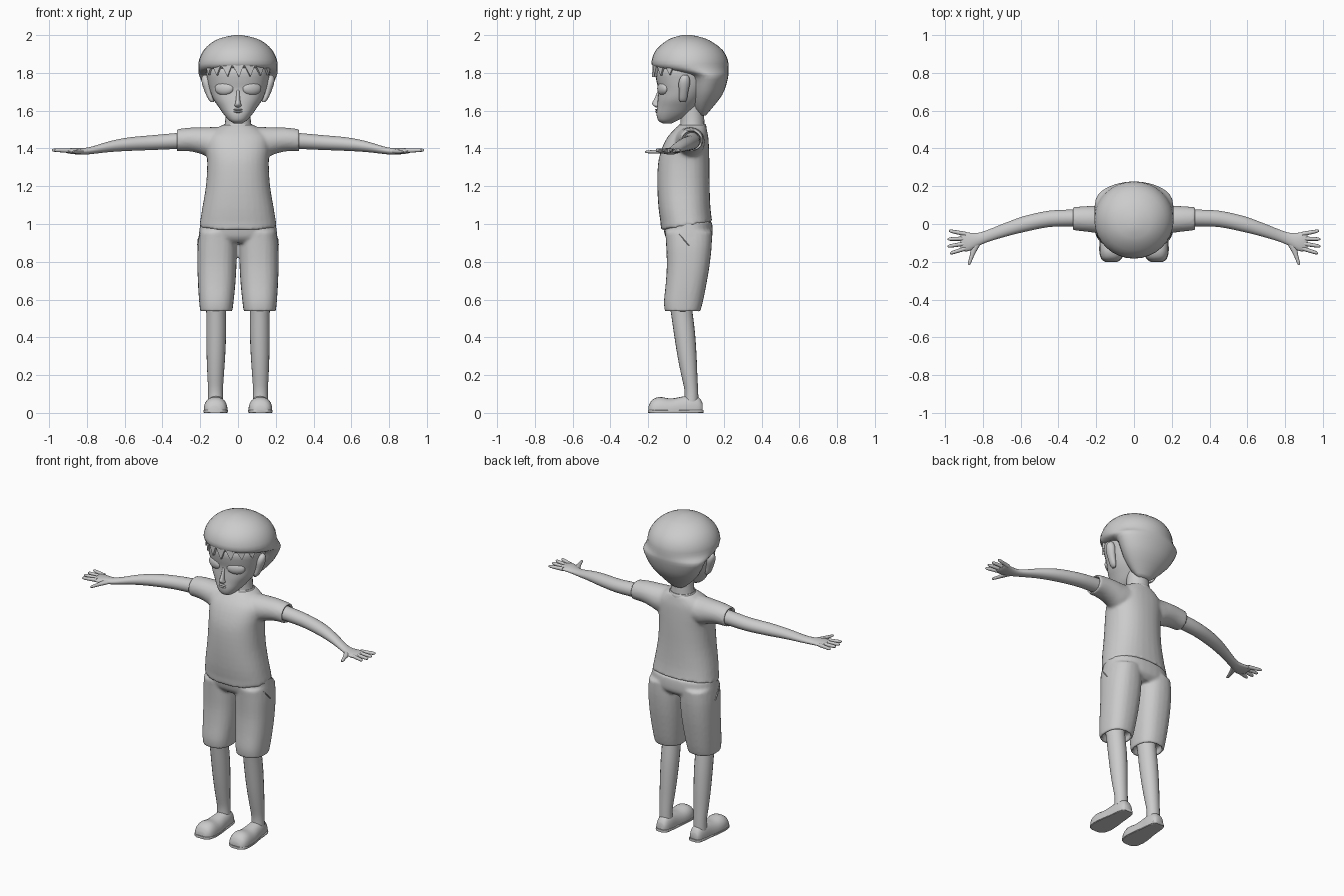
import bpy, bmesh, math
from mathutils import Vector

grey = bpy.data.materials.new("plain_grey")
grey.diffuse_color = (0.6, 0.6, 0.6, 1)


def spow(v, p):
    return math.copysign(abs(v) ** (2 / p), v)


def finish(name, bm, mirror=False, angle=50):
    bmesh.ops.recalc_face_normals(bm, faces=bm.faces)
    me = bpy.data.meshes.new(name)
    bm.to_mesh(me)
    bm.free()
    ob = bpy.data.objects.new(name, me)
    bpy.context.collection.objects.link(ob)
    me.materials.append(grey)
    bpy.ops.object.select_all(action='DESELECT')
    ob.select_set(True)
    bpy.context.view_layer.objects.active = ob
    bpy.ops.object.shade_smooth_by_angle(angle=math.radians(angle))
    if mirror:
        ob.modifiers.new("mirror", 'MIRROR').use_clip = False
    return ob


def add_loft(bm, rings, axis='z', n=24, steps=3, p=2.0, hollow=0, tilt=0):
    """Smooth skin through rings (t, a0, a1, b0, b1); a and b span the other two axes."""
    out = []
    for i in range(len(rings) - 1):
        q = [rings[max(i - 1, 0)], rings[i], rings[i + 1], rings[min(i + 2, len(rings) - 1)]]
        for s in range(steps):
            u = s / steps
            out.append([0.5 * (2 * b + (c - a) * u + (2 * a - 5 * b + 4 * c - d) * u * u
                               + (3 * b - a - 3 * c + d) * u ** 3) for a, b, c, d in zip(*q)])
    out.append(list(rings[-1]))
    if hollow:   # turn the last ring inward to make an open cuff
        t, a0, a1, b0, b1 = out[-1]
        k = 0.012
        out.append([t, a0 + k, a1 - k, b0 + k, b1 - k])
        out.append([t + hollow, a0 + k, a1 - k, b0 + k, b1 - k])
    loops = []
    for j, (t, a0, a1, b0, b1) in enumerate(out):
        loop = []
        for k in range(n):
            w = 2 * math.pi * k / n
            a = (a0 + a1) / 2 + (a1 - a0) / 2 * spow(math.cos(w), p)
            b = (b0 + b1) / 2 + (b1 - b0) / 2 * spow(math.sin(w), p)
            co = {'z': (a, b, t), 'x': (t, a, b), 'y': (a, t, b)}[axis]
            if tilt and j == 0:
                co = (a, b, t + tilt * b)
            loop.append(bm.verts.new((co[0], co[1], max(co[2], 0))))
        loops.append(loop)
    for l0, l1 in zip(loops, loops[1:]):
        for k in range(n):
            bm.faces.new((l0[k], l0[(k + 1) % n], l1[(k + 1) % n], l1[k]))
    bm.faces.new(loops[0])
    bm.faces.new(loops[-1])


def loft(name, rings, mirror=False, angle=50, **kw):
    bm = bmesh.new()
    add_loft(bm, rings, **kw)
    return finish(name, bm, mirror, angle)


def fuse(ob, size, rounds):
    """Blend overlapping volumes into one cloth surface."""
    m = ob.modifiers.new("fuse", 'REMESH')
    m.mode, m.voxel_size, m.use_smooth_shade = 'VOXEL', size, True
    s = ob.modifiers.new("soften", 'SMOOTH')
    s.factor, s.iterations = 0.5, rounds


def flip(rings):
    return [(-t, a0, a1, b0, b1) for t, a0, a1, b0, b1 in rings]


# shirt: torso with two sleeves
bm = bmesh.new()
add_loft(bm, [(0.99, -.205, .205, -.132, .142), (1.08, -.19, .19, -.145, .130), (1.2, -.17, .17, -.152, .125),
              (1.32, -.163, .163, -.148, .124), (1.40, -.168, .168, -.128, .122), (1.46, -.165, .165, -.098, .118),
              (1.50, -.125, .125, -.062, .110), (1.525, -.08, .08, -.036, .104)], p=2.3, n=32, tilt=.17)
sleeve = [(0.06, -.07, .105, 1.36, 1.513), (0.14, -.06, .10, 1.35, 1.513), (0.2, -.048, .098, 1.372, 1.512),
          (0.26, -.04, .094, 1.385, 1.510), (0.325, -.033, .09, 1.385, 1.502)]
add_loft(bm, sleeve, axis='x', hollow=-.05)
add_loft(bm, flip(sleeve), axis='x', hollow=.05)
fuse(finish("shirt", bm), 0.009, 5)

# shorts: hips with two legs
bm = bmesh.new()
add_loft(bm, [(1.015, -.198, .198, -.125, .136), (.98, -.203, .203, -.12, .141), (.93, -.207, .207, -.108, .138),
              (.90, -.18, .18, -.08, .11)], p=2.3, n=32)
short_leg = [(.96, .012, .205, -.11, .138), (.88, .006, .214, -.105, .136), (.78, .008, .215, -.102, .125),
             (.68, .014, .212, -.108, .108), (.59, .023, .206, -.117, .09), (.535, .03, .2, -.112, .075)]
add_loft(bm, short_leg, p=2.4, hollow=.04)
add_loft(bm, [(t, -a1, -a0, b0, b1) for t, a0, a1, b0, b1 in short_leg], p=2.4, hollow=.04)
fuse(finish("shorts", bm), 0.009, 4)

# pocket seams
bm = bmesh.new()
add_loft(bm, [(.955, .186, .197, -.05, -.04), (.92, .203, .213, -.018, -.01), (.885, .208, .216, .012, .02)], n=6)
finish("pocket_seam", bm, True)

# legs
loft("leg", [(.62, .06, .172, -.095, .025), (.53, .063, .168, -.08, .035), (.42, .063, .168, -.064, .048),
             (.3, .068, .166, -.045, .056), (.2, .075, .162, -.025, .06), (.12, .08, .158, -.008, .064),
             (.06, .08, .158, -.008, .066)], mirror=True, n=20)

# shoes and soles
loft("shoe", [(.088, .09, .142, .0, .05), (.07, .078, .154, -.04, .08), (.03, .07, .162, -.05, .093),
              (-.02, .066, .168, -.05, .086), (-.08, .058, .178, -.05, .076), (-.14, .056, .181, -.05, .084),
              (-.18, .066, .173, -.04, .068), (-.198, .09, .152, -.01, .035)], axis='y', mirror=True, p=2.3)
loft("sole", [(.092, .09, .142, 0, .016), (.075, .075, .157, 0, .016), (.03, .067, .166, 0, .016),
              (-.02, .062, .17, 0, .016), (-.08, .055, .18, 0, .016), (-.14, .052, .184, 0, .016),
              (-.185, .066, .173, 0, .016), (-.202, .092, .15, 0, .016)], axis='y', mirror=True, p=6)

# arms, with the palm at the end
loft("arm", [(.27, -.012, .076, 1.398, 1.485), (.33, -.012, .076, 1.397, 1.481), (.45, -.016, .07, 1.392, 1.470),
             (.58, -.042, .042, 1.387, 1.458), (.68, -.067, .006, 1.381, 1.438), (.77, -.094, -.03, 1.371, 1.411),
             (.82, -.115, -.046, 1.367, 1.402), (.87, -.142, -.046, 1.37, 1.402), (.905, -.143, -.04, 1.375, 1.399),
             (.918, -.136, -.046, 1.381, 1.393)], axis='x', mirror=True)

# fingers and thumb
for i, (y0, y1, end) in enumerate([(-.053, -.036, .978), (-.077, -.08, .985), (-.103, -.118, .985), (-.129, -.155, .972)]):
    rings = []
    for u, r in ((0, .012), (.5, .0105), (.88, .009), (1, .004)):
        x, y, z = .89 + (end - .89) * u, y0 + (y1 - y0) * u, 1.388 + .003 * u
        rings.append((x, y - r, y + r, z - r, z + r))
    loft(f"finger_{i + 1}", rings, axis='x', mirror=True, n=10, steps=2)
loft("thumb", [(-.09, .80, .85, 1.373, 1.397), (-.13, .825, .862, 1.372, 1.395), (-.17, .846, .869, 1.373, 1.392),
               (-.205, .861, .878, 1.375, 1.389), (-.217, .867, .875, 1.379, 1.386)], axis='y', mirror=True, n=12)

# neck and collar
loft("neck", [(1.48, -.078, .078, -.04, .102), (1.53, -.07, .07, -.03, .098), (1.58, -.066, .066, -.03, .095),
              (1.66, -.066, .066, -.03, .09)], n=20)
loft("collar", [(1.505, -.082, .082, -.042, .108), (1.52, -.08, .08, -.04, .107), (1.53, -.073, .073, -.034, .102)])

# head
loft("head", [(1.533, -.022, .022, -.125, -.075), (1.548, -.046, .046, -.147, -.045), (1.58, -.075, .075, -.156, .02),
              (1.62, -.103, .103, -.153, .06), (1.66, -.13, .13, -.150, .09), (1.71, -.150, .150, -.146, .12),
              (1.76, -.162, .162, -.157, .14), (1.82, -.168, .168, -.160, .15), (1.90, -.13, .13, -.11, .12)],
     n=32, p=2.2)

# nose and lips
loft("nose", [(1.617, -.008, .008, -.160, -.14), (1.627, -.019, .019, -.173, -.13), (1.640, -.014, .014, -.179, -.13),
              (1.67, -.010, .010, -.164, -.13), (1.71, -.008, .008, -.148, -.13)], n=12)
for name, z in (("upper_lip", 1.605), ("lower_lip", 1.594)):
    loft(name, [(z - .006, -.012, .012, -.157, -.14), (z, -.026, .026, -.163, -.13),
                (z + .005, -.014, .014, -.157, -.14)], n=16)

# eyes
bm = bmesh.new()
bmesh.ops.create_uvsphere(bm, u_segments=24, v_segments=12, radius=1)
turn = math.radians(22)
for v in bm.verts:
    x, y, z = v.co.x * .053, v.co.y * .022, v.co.z * .035
    v.co = Vector((.073 + x * math.cos(turn) - y * math.sin(turn),
                   -.124 + x * math.sin(turn) + y * math.cos(turn), 1.717 + z))
finish("eye", bm, True)

# ears
loft("ear", [(1.645, .128, .142, -.03, -.005), (1.66, .128, .157, -.037, .005), (1.70, .135, .176, -.037, .012),
             (1.745, .14, .191, -.04, .022), (1.775, .145, .192, -.03, .018), (1.79, .15, .18, -.015, .008)],
     mirror=True, n=14)

# hair cap: low at the nape, high over the brow
loft("hair", [(1.575, -.04, .04, .07, .105), (1.61, -.085, .085, .04, .135), (1.68, -.15, .15, .02, .19),
              (1.74, -.185, .185, .015, .214), (1.785, -.205, .205, 0, .224), (1.805, -.209, .209, -.085, .225),
              (1.83, -.21, .21, -.172, .225), (1.87, -.206, .206, -.181, .221), (1.92, -.182, .182, -.16, .195),
              (1.96, -.14, .14, -.118, .145), (1.985, -.09, .09, -.075, .095), (2.0, -.02, .02, -.02, .03)],
     n=32, steps=2)

# fringe: pointed locks wrapped around the brow
bm = bmesh.new()
for i in range(7):
    mid = (i - 3) * .33
    tip = 1.777 + .004 * abs(i - 3)
    pts = []
    for w, z in ((mid - .19, 1.855), (mid + .19, 1.855), (mid + .03, tip)):
        for k in (0, .016):
            pts.append(bm.verts.new(((.192 - k) * math.sin(w), .014 - (.194 - k) * math.cos(w), z)))
    a, a2, b, b2, c, c2 = pts
    for f in ((a, b, c), (a2, c2, b2), (a, c, c2, a2), (c, b, b2, c2), (b, a, a2, b2)):
        bm.faces.new(f)
finish("fringe", bm, angle=30)
